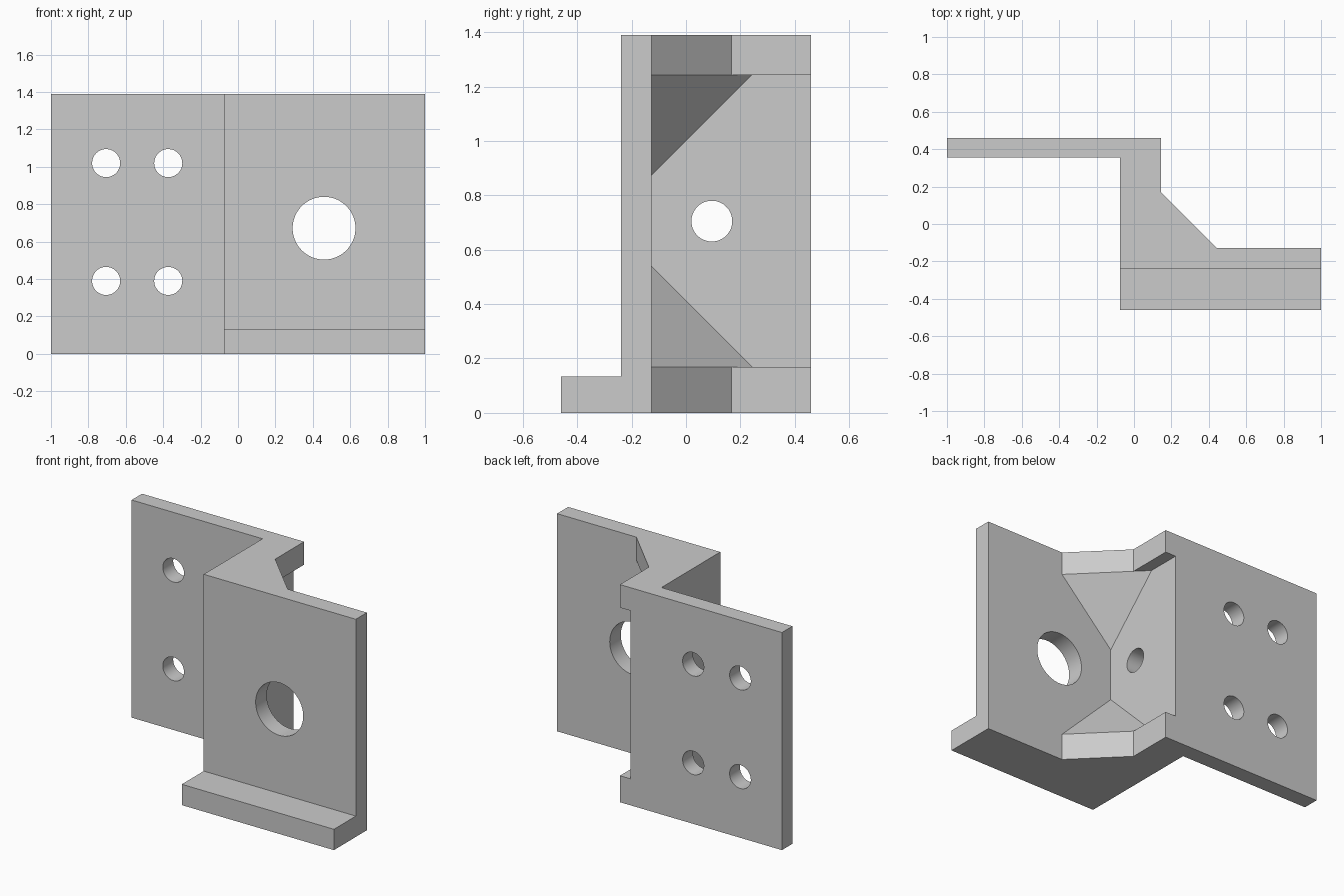
import bpy, bmesh, math
from mathutils import Matrix

cube = bpy.data.objects.get("Cube")
if cube:
    bpy.data.objects.remove(cube, do_unlink=True)

HEIGHT = 1.39
FOOT_TOP = 0.133
PLATE_FRONT, PLATE_BACK = -0.239, -0.127
WEB_LEFT, WEB_RIGHT = -0.075, 0.07
FLANGE = 0.169            # height of the full-depth top and bottom ribs
GUSSET = 0.37             # leg length of each corner gusset


def make_object(name, bm):
    bmesh.ops.recalc_face_normals(bm, faces=bm.faces)
    mesh = bpy.data.meshes.new(name)
    bm.to_mesh(mesh)
    bm.free()
    obj = bpy.data.objects.new(name, mesh)
    bpy.context.collection.objects.link(obj)
    return obj


def hole_cutter(x, y, z, radius, axis):
    bm = bmesh.new()
    turn = Matrix.Rotation(math.pi / 2, 4, "X" if axis == "Y" else "Y")
    bmesh.ops.create_cone(bm, cap_ends=True, segments=64, radius1=radius,
                          radius2=radius, depth=0.4,
                          matrix=Matrix.Translation((x, y, z)) @ turn)
    return make_object("hole_cutter", bm)


# Bracket body: stepped plan extruded to full height
plan = [(-1, 0.46), (-1, 0.355), (WEB_LEFT, 0.355), (WEB_LEFT, -0.46),
        (1, -0.46), (1, PLATE_BACK), (WEB_RIGHT + GUSSET, PLATE_BACK),
        (0.145, 0.168), (0.145, 0.46)]
bm = bmesh.new()
base = bm.faces.new([bm.verts.new((x, y, 0)) for x, y in plan])
top = bmesh.ops.extrude_face_region(bm, geom=[base])["geom"]
bmesh.ops.translate(bm, vec=(0, 0, HEIGHT),
                    verts=[v for v in top if isinstance(v, bmesh.types.BMVert)])
bracket = make_object("stepped_bracket", bm)

cutters = []

# Clear the space above the foot, in front of the upright plate
bm = bmesh.new()
bmesh.ops.create_cube(bm, size=2, matrix=Matrix.Translation(
    (0.4, PLATE_FRONT - 1, FOOT_TOP + 1)))
cutters.append(make_object("foot_step_cutter", bm))

# Pocket between the ribs, leaving a sloped gusset in each corner
bm = bmesh.new()
for z, inward in ((FLANGE, 1), (HEIGHT - 0.147, -1)):
    for x, y in ((WEB_RIGHT + GUSSET, PLATE_BACK), (WEB_RIGHT, PLATE_BACK + GUSSET),
                 (WEB_RIGHT, 1), (0.8, 1)):
        bm.verts.new((x, y, z))
    bm.verts.new((WEB_RIGHT, PLATE_BACK, z + inward * GUSSET))
bmesh.ops.convex_hull(bm, input=bm.verts[:])
cutters.append(make_object("pocket_cutter", bm))

# Mounting holes, large front hole and web hole
for x in (-0.705, -0.373):
    for z in (0.39, 1.02):
        cutters.append(hole_cutter(x, 0.41, z, 0.075, "Y"))
cutters.append(hole_cutter(0.46, -0.18, 0.672, 0.168, "Y"))
cutters.append(hole_cutter(0, 0.095, 0.705, 0.075, "X"))

# Apply the cuts
bpy.ops.object.select_all(action="DESELECT")
bpy.context.view_layer.objects.active = bracket
bracket.select_set(True)
for cutter in cutters:
    cutter.hide_render = True
    cut = bracket.modifiers.new("cut", "BOOLEAN")
    cut.operation = "DIFFERENCE"
    cut.solver = "EXACT"
    cut.object = cutter
    bpy.ops.object.modifier_apply(modifier=cut.name)
    bpy.data.objects.remove(cutter, do_unlink=True)

# Plain grey finish
grey = bpy.data.materials.new("plain_grey")
grey.use_nodes = True
colour = (0.6, 0.6, 0.6, 1)
grey.diffuse_color = colour
grey.node_tree.nodes["Principled BSDF"].inputs["Base Color"].default_value = colour
bracket.data.materials.clear()
bracket.data.materials.append(grey)
bpy.ops.object.shade_smooth_by_angle(angle=math.radians(30))
